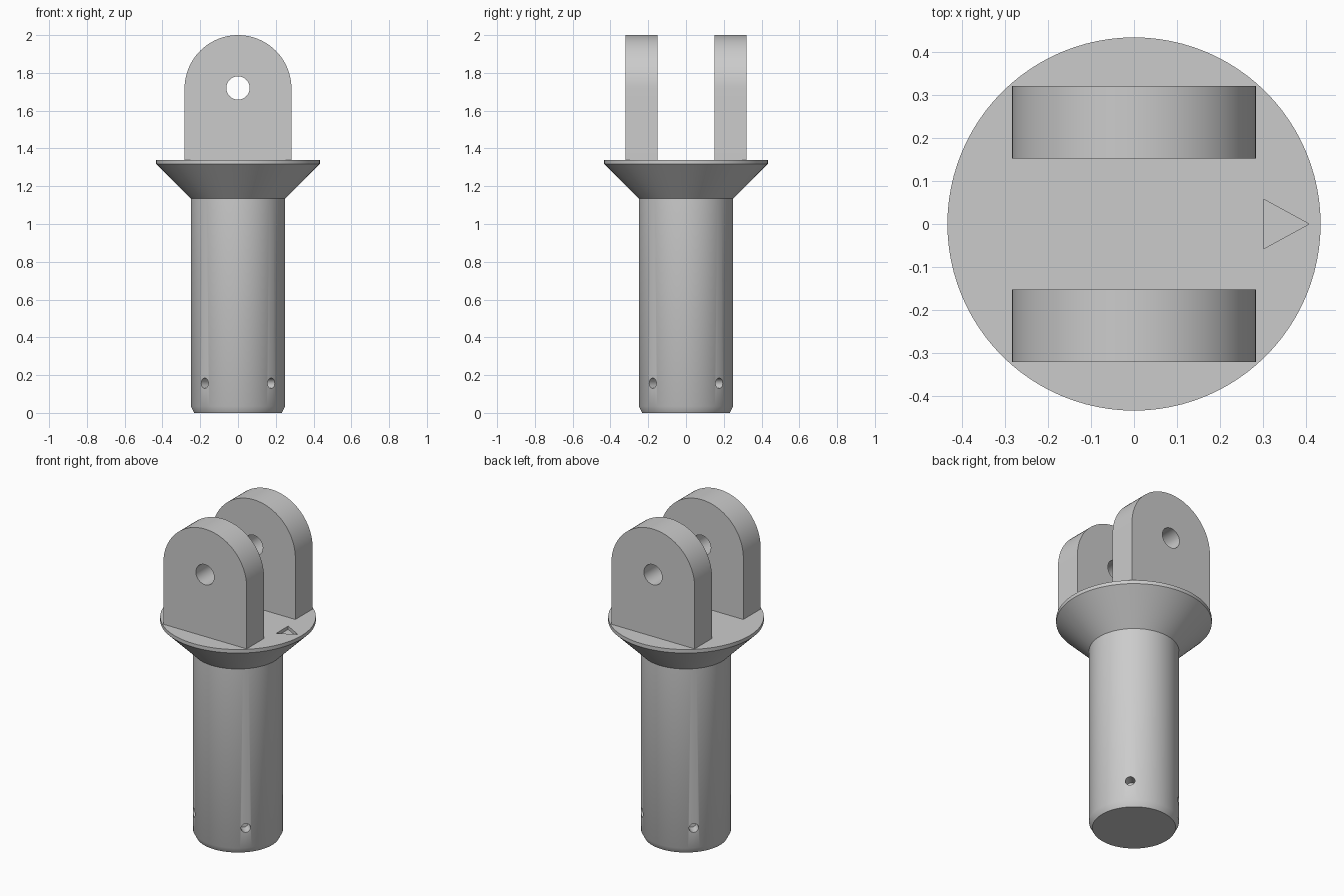
import bpy
import bmesh
from math import sin, cos, pi, radians
from mathutils import Matrix, Vector

cube = bpy.data.objects.get("Cube")
if cube:
    bpy.data.objects.remove(cube, do_unlink=True)

# Single metal colour
metal = bpy.data.materials.new("grey_metal")
metal.use_nodes = True
colour = (0.6, 0.6, 0.6, 1)
metal.diffuse_color = colour
metal.node_tree.nodes["Principled BSDF"].inputs["Base Color"].default_value = colour

TOP = 1.34          # upper face of the flange
LUG_R = 0.283       # half width and arch radius of each lug
LUG_IN, LUG_OUT = 0.152, 0.32
PIN_Z = 2 - LUG_R


def make_object(name, bm):
    bmesh.ops.recalc_face_normals(bm, faces=bm.faces)
    mesh = bpy.data.meshes.new(name)
    bm.to_mesh(mesh)
    bm.free()
    mesh.materials.append(metal)
    obj = bpy.data.objects.new(name, mesh)
    bpy.context.collection.objects.link(obj)
    return obj


def prism(name, points, offset):
    """Extrude a flat outline along the offset vector."""
    bm = bmesh.new()
    face = bm.faces.new([bm.verts.new(p) for p in points])
    grown = bmesh.ops.extrude_face_region(bm, geom=[face], use_keep_orig=True)
    moved = [v for v in grown["geom"] if isinstance(v, bmesh.types.BMVert)]
    bmesh.ops.translate(bm, verts=moved, vec=offset)
    return make_object(name, bm)


def rod(name, radius, length, centre, direction, segments=32):
    bm = bmesh.new()
    turn = Vector((0, 0, 1)).rotation_difference(Vector(direction)).to_matrix().to_4x4()
    bmesh.ops.create_cone(bm, cap_ends=True, segments=segments, radius1=radius,
                          radius2=radius, depth=length,
                          matrix=Matrix.Translation(centre) @ turn)
    return make_object(name, bm)


def select_only(obj):
    bpy.ops.object.select_all(action='DESELECT')
    obj.select_set(True)
    bpy.context.view_layer.objects.active = obj


def cut(target, cutter):
    cutter.hide_render = True
    mod = target.modifiers.new("cut", 'BOOLEAN')
    mod.operation = 'DIFFERENCE'
    mod.solver = 'EXACT'
    mod.object = cutter
    select_only(target)
    bpy.ops.object.modifier_apply(modifier=mod.name)
    bpy.data.objects.remove(cutter, do_unlink=True)


def smooth(obj):
    select_only(obj)
    bpy.ops.object.shade_smooth_by_angle(angle=radians(30))


# Turned shaft with bottom chamfer, conical collar and thin flange rim
profile = [(0.232, 0), (0.25, 0.035), (0.25, 1.135), (0.433, 1.318), (0.433, TOP)]
SEG = 96
bm = bmesh.new()
rings = [[bm.verts.new((r * cos(2 * pi * i / SEG), r * sin(2 * pi * i / SEG), z))
          for i in range(SEG)] for r, z in profile]
for low, high in zip(rings, rings[1:]):
    for i in range(SEG):
        j = (i + 1) % SEG
        bm.faces.new((low[i], low[j], high[j], high[i]))
bm.faces.new(rings[0])
bm.faces.new(rings[-1])
shaft = make_object("shaft_and_flange", bm)

# Four small blind holes around the foot
for k in range(4):
    a = pi / 4 + k * pi / 2
    d = Vector((cos(a), sin(a), 0))
    cut(shaft, rod("foot_hole_cutter", 0.027, 0.14, d * 0.25 + Vector((0, 0, 0.157)), d, 24))

# Engraved direction arrow on the flange
arrow = [(0.3, -0.058, TOP - 0.02), (0.406, 0, TOP - 0.02), (0.3, 0.058, TOP - 0.02)]
cut(shaft, prism("arrow_cutter", arrow, (0, 0, 0.1)))
smooth(shaft)

# Two arched lugs with a pin hole
STEPS = 40
for name, y in (("front_lug", -LUG_OUT), ("back_lug", LUG_IN)):
    outline = [(-LUG_R, y, TOP), (LUG_R, y, TOP)]
    outline += [(LUG_R * cos(pi * i / STEPS), y, PIN_Z + LUG_R * sin(pi * i / STEPS))
                for i in range(STEPS + 1)]
    lug = prism(name, outline, (0, LUG_OUT - LUG_IN, 0))
    cut(lug, rod("pin_hole_cutter", 0.062, 2, (0, 0, PIN_Z + 0.003), (0, 1, 0), 48))
    smooth(lug)
